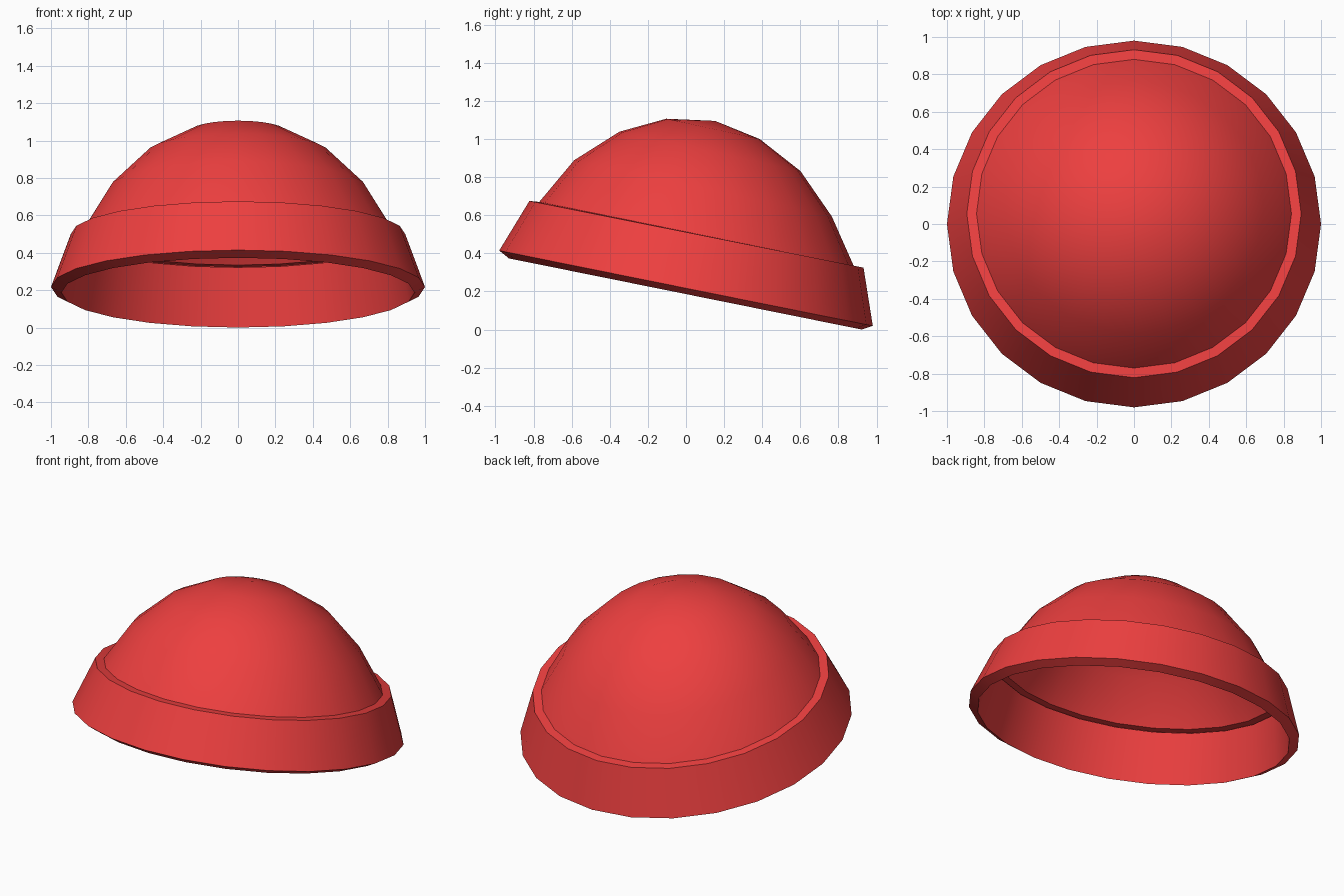
import bpy, bmesh, math

if "Cube" in bpy.data.objects:
    bpy.data.objects.remove(bpy.data.objects["Cube"])

SIDES = 24
red = bpy.data.materials.new("red_cloth")
red.diffuse_color = (0.85, 0.05, 0.05, 1)
red.use_nodes = True
red.node_tree.nodes["Principled BSDF"].inputs["Base Color"].default_value = red.diffuse_color


def loft(name, rings, pole=None):
    """Skin tilted rings given as (radius, centre y, centre z, tilt in degrees)."""
    bm = bmesh.new()
    loops = []
    for r, cy, cz, tilt in rings:
        t = math.radians(tilt)
        loop = []
        for i in range(SIDES):
            a = 2 * math.pi * i / SIDES
            s = r * math.sin(a)
            loop.append(bm.verts.new((r * math.cos(a), cy + s * math.cos(t), cz - s * math.sin(t))))
        loops.append(loop)
    for lo, hi in zip(loops, loops[1:]):
        for i in range(SIDES):
            j = (i + 1) % SIDES
            bm.faces.new((lo[i], lo[j], hi[j], hi[i]))
    if pole:
        top = bm.verts.new(pole)
        for i in range(SIDES):
            bm.faces.new((loops[-1][i], loops[-1][(i + 1) % SIDES], top))
    mesh = bpy.data.meshes.new(name)
    bm.to_mesh(mesh)
    bm.free()
    obj = bpy.data.objects.new(name, mesh)
    bpy.context.collection.objects.link(obj)
    mesh.materials.append(red)
    bpy.ops.object.select_all(action='DESELECT')
    obj.select_set(True)
    bpy.context.view_layer.objects.active = obj
    bpy.ops.object.shade_smooth_by_angle(angle=math.radians(30))
    return obj


# folded brim: inner wall, bottom lip, outer wall, top ledge
loft("folded_brim", [
    (0.885, 0.055, 0.495, 11.3),
    (0.944, -0.004, 0.187, 11.4),
    (1.0, 0.0, 0.217, 11.4),
    (0.894, 0.055, 0.500, 11.3),
    (0.842, 0.055, 0.502, 11.5),
])

# rounded crown rising from the ledge, leaning with the hat
loft("crown", [
    (0.842, 0.055, 0.502, 11.5),
    (0.692, 0.089, 0.741, 12.3),
    (0.486, 0.126, 0.935, 12.3),
    (0.251, 0.142, 1.053, 12.3),
], pole=(0, 0.153, 1.095))
